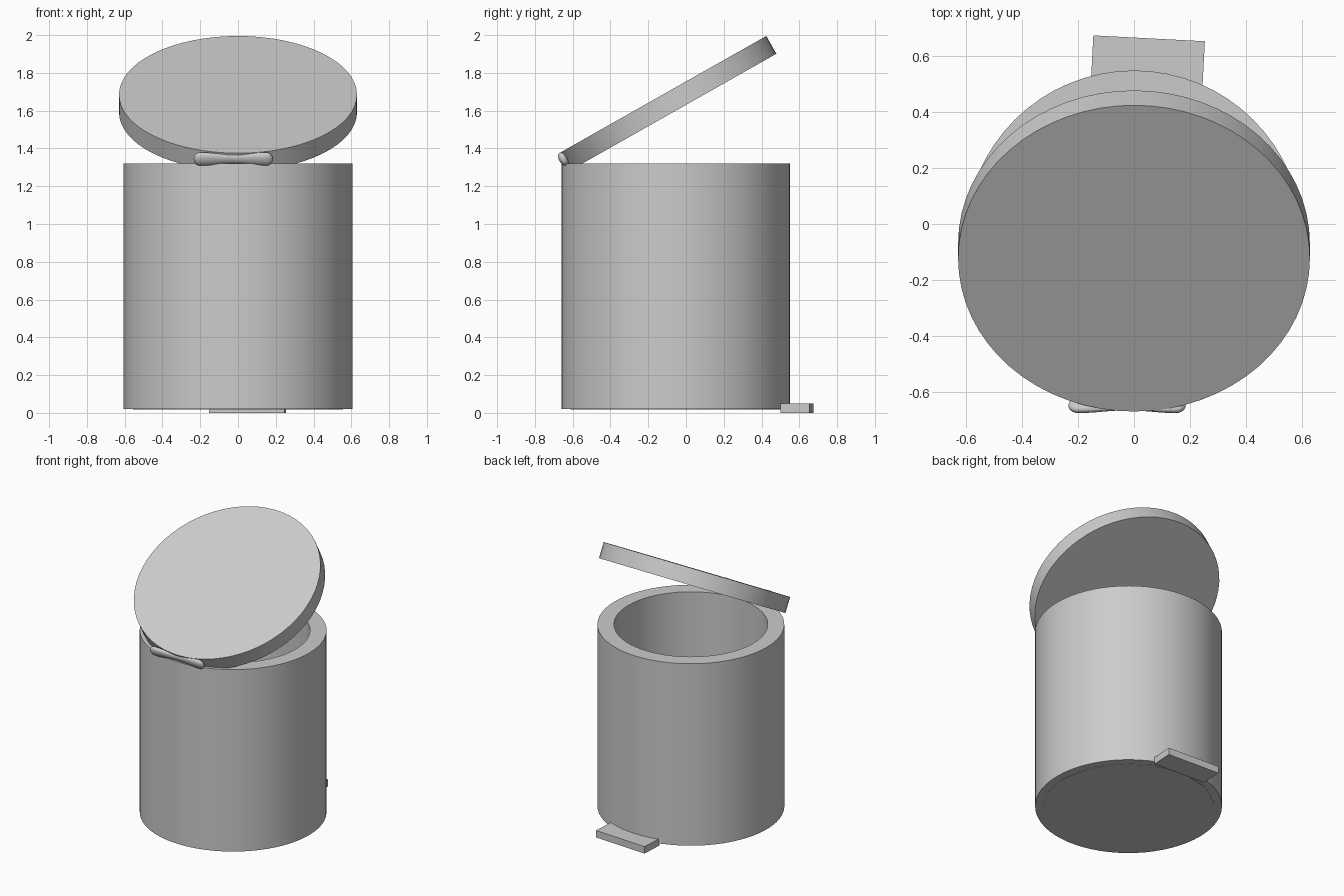
import bpy, bmesh, math
from mathutils import Matrix, Vector

if "Cube" in bpy.data.objects:
    bpy.data.objects.remove(bpy.data.objects["Cube"], do_unlink=True)

BODY_Y = -0.055
TILT = math.radians(29.5)

# Single brushed grey for every part
grey = bpy.data.materials.new("plain grey")
grey.use_nodes = True
GREY = (0.6, 0.6, 0.6, 1)
grey.diffuse_color = GREY
grey.node_tree.nodes["Principled BSDF"].inputs["Base Color"].default_value = GREY


def finish(name, bm, matrix, smooth=True):
    bmesh.ops.recalc_face_normals(bm, faces=bm.faces)
    mesh = bpy.data.meshes.new(name)
    bm.to_mesh(mesh)
    bm.free()
    mesh.materials.append(grey)
    obj = bpy.data.objects.new(name, mesh)
    bpy.context.collection.objects.link(obj)
    obj.matrix_world = matrix
    if smooth:
        bpy.ops.object.select_all(action="DESELECT")
        obj.select_set(True)
        bpy.context.view_layer.objects.active = obj
        bpy.ops.object.shade_smooth_by_angle(angle=math.radians(35))
    return obj


def lathe(name, profile, matrix, steps=64, closed=False):
    """Spin a (radius, height) profile around the local z axis."""
    bm = bmesh.new()
    verts = [bm.verts.new((r, 0, z)) for r, z in profile]
    edges = [bm.edges.new(pair) for pair in zip(verts, verts[1:])]
    if closed:
        edges.append(bm.edges.new((verts[-1], verts[0])))
    bmesh.ops.spin(bm, geom=verts + edges, cent=(0, 0, 0), axis=(0, 0, 1),
                   angle=math.tau, steps=steps)
    bmesh.ops.remove_doubles(bm, verts=bm.verts, dist=1e-5)
    return finish(name, bm, matrix)


def disc_profile(radius, low, high):
    return [(0, low), (radius, low), (radius, high), (0, high)]


# Hollow bin wall and its coarse floor plate
centre = Matrix.Translation((0, BODY_Y, 0))
lathe("bin_wall", [(0.498, 0.02), (0.605, 0.02), (0.605, 1.32), (0.498, 1.32)],
      centre, closed=True)
lathe("bin_floor", disc_profile(0.556, 0.018, 0.05), centre, steps=16)

# Lid propped open, hinged at the front
tilt = Matrix.Rotation(TILT, 4, "X")
lathe("lid", disc_profile(0.63, -0.054, 0.054),
      Matrix.Translation((0, -0.0965, 1.638)) @ tilt)

# Hinge bar: flattened, waisted, with rounded ends
HALF, END = 0.21, 0.035
bar = []
for i in range(33):
    u = -math.cos(math.pi * i / 32)
    x = HALF * u
    waist = 0.025 + 0.014 * math.sin(min(abs(u) / 0.84, 1) * math.pi / 2) ** 2
    over = max(0, abs(x) - (HALF - END)) / END
    bar.append((waist * math.sqrt(max(0, 1 - over * over)), x))
lathe("hinge_bar", bar,
      Matrix.Translation((-0.025, -0.65, 1.344)) @ tilt
      @ Matrix.Diagonal((1, 0.57, 1, 1)) @ Matrix.Rotation(math.pi / 2, 4, "Y"), steps=32)

# Foot pedal, set slightly askew
bm = bmesh.new()
bmesh.ops.create_cube(bm, size=1, matrix=Matrix.Diagonal((0.4, 0.155, 0.05, 1)))
finish("foot_pedal", bm, Matrix.Translation((0.05, 0.5875, 0.025))
       @ Matrix.Rotation(math.radians(-3), 4, "Z"), smooth=False)
